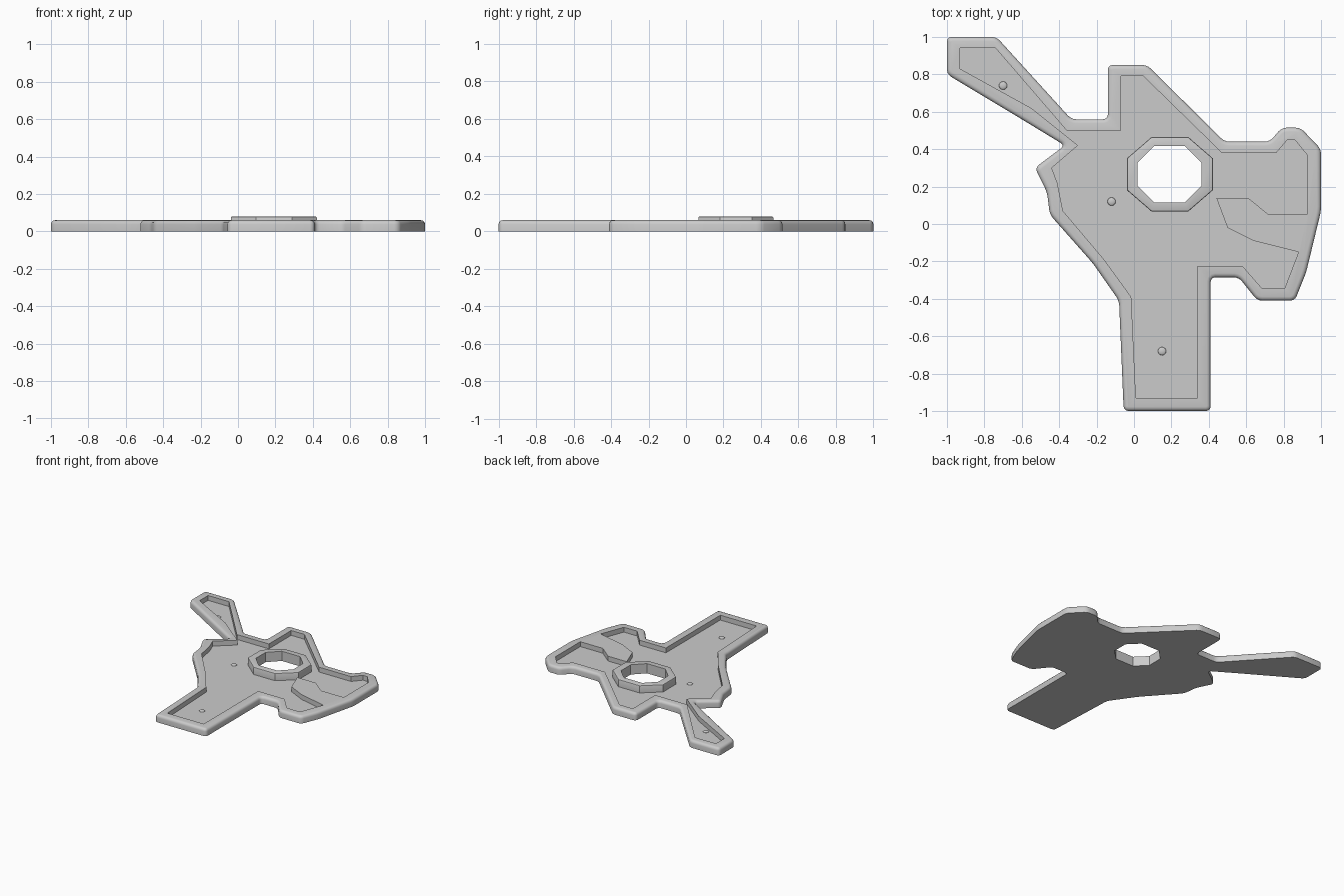
import bpy, bmesh, math
from mathutils import Vector

cube = bpy.data.objects.get("Cube")
if cube:
    bpy.data.objects.remove(cube)

grey = bpy.data.materials.new("plain grey")
grey.use_nodes = True
COLOUR = (0.6, 0.6, 0.6, 1)
grey.diffuse_color = COLOUR
grey.node_tree.nodes["Principled BSDF"].inputs["Base Color"].default_value = COLOUR

HEIGHT, FLOOR, RING_TOP = 0.06, 0.02, 0.08

OUTLINE = [(-1, 1), (-.735, 1), (-.335, .56), (-.14, .56), (-.14, .85), (.07, .85),
           (.485, .44), (.725, .44), (.79, .515), (.89, .515), (1, .4), (1, .07),
           (.92, -.26), (.86, -.41), (.66, -.41), (.56, -.285), (.41, -.285),
           (.41, -1), (-.055, -1), (-.08, -.41), (-.22, -.21), (-.45, .05),
           (-.465, .17), (-.53, .3), (-.37, .42), (-.6, .56), (-1, .8)]
RECESS = [(.44, .14), (.61, .14), (.72, .05), (.925, .05), (.925, .37), (.86, .45),
          (.82, .45), (.76, .38), (.47, .38), (.05, .79), (-.07, .79), (-.07, .5),
          (-.36, .5), (-.74, .94), (-.93, .94), (-.93, .83), (-.55, .62),
          (-.3, .42), (-.44, .3), (-.41, .22), (-.38, .07), (-.16, -.19),
          (-.015, -.39), (.01, -.93), (.34, -.93), (.34, -.225), (.58, -.225),
          (.685, -.345), (.805, -.345), (.88, -.15), (.64, -.09), (.5, -.02)]


def octagon(cx, cy, rx, ry, fx, fy):
    """Octagon with half sizes rx, ry and flat half lengths fx, fy."""
    quarter = [(rx, fy), (fx, ry)]
    pts = quarter + [(-x, y) for x, y in reversed(quarter)]
    pts += [(-x, -y) for x, y in pts]
    return [(cx + x, cy + y) for x, y in pts]


def prism(name, points, z0, z1, corner=0, top=0, segments=3):
    """Upright prism with optional rounded corners and a rounded top edge."""
    bm = bmesh.new()
    base = bm.faces.new([bm.verts.new((x, y, z0)) for x, y in points])
    ext = bmesh.ops.extrude_face_region(bm, geom=[base])
    bmesh.ops.translate(bm, vec=(0, 0, z1 - z0),
                        verts=[g for g in ext["geom"] if isinstance(g, bmesh.types.BMVert)])
    bmesh.ops.recalc_face_normals(bm, faces=bm.faces)
    if corner:
        upright = [e for e in bm.edges if abs(e.verts[0].co.z - e.verts[1].co.z) > .01]
        bmesh.ops.bevel(bm, geom=upright, offset=corner, segments=segments,
                        profile=.5, affect='EDGES', clamp_overlap=True)
    if top:
        rim = [e for e in bm.edges if all(abs(v.co.z - z1) < 1e-5 for v in e.verts)]
        bmesh.ops.bevel(bm, geom=rim, offset=top, segments=segments,
                        profile=.5, affect='EDGES', clamp_overlap=False)
    mesh = bpy.data.meshes.new(name)
    bm.to_mesh(mesh)
    bm.free()
    mesh.materials.append(grey)
    obj = bpy.data.objects.new(name, mesh)
    bpy.context.collection.objects.link(obj)
    return obj


def activate(obj):
    bpy.ops.object.select_all(action='DESELECT')
    obj.select_set(True)
    bpy.context.view_layer.objects.active = obj


def cut(obj, points, z0, z1):
    cutter = prism("cutter", points, z0, z1)
    cutter.hide_render = True
    mod = obj.modifiers.new("cut", 'BOOLEAN')
    mod.operation, mod.solver, mod.object = 'DIFFERENCE', 'EXACT', cutter
    activate(obj)
    bpy.ops.object.modifier_apply(modifier=mod.name)
    bpy.data.objects.remove(cutter)


def smooth(obj):
    activate(obj)
    bpy.ops.object.shade_smooth_by_angle(angle=math.radians(35))


RING = octagon(.192, .266, .23, .2, .097, .085)
HOLE = octagon(.19, .266, .17, .15, .083, .063)

# Plate with a sunken top and a through hole
plate = prism("base_plate", OUTLINE, 0, HEIGHT, corner=.025, top=.022)
cut(plate, RECESS, FLOOR, HEIGHT + .1)
cut(plate, HOLE, -.1, .2)
smooth(plate)

# Raised collar round the hole
collar = prism("hole_collar", RING, FLOOR, RING_TOP, top=.008, segments=2)
cut(collar, HOLE, -.1, .2)
smooth(collar)

# Small low studs on the sunken floor
for i, (x, y) in enumerate([(.15, -.68), (-.12, .12), (-.7, .74)]):
    bpy.ops.mesh.primitive_uv_sphere_add(segments=16, ring_count=8, radius=.022,
                                         location=(x, y, FLOOR))
    stud = bpy.context.object
    stud.name = f"floor_stud_{i + 1}"
    stud.scale.z = .4
    stud.data.materials.append(grey)
    smooth(stud)
